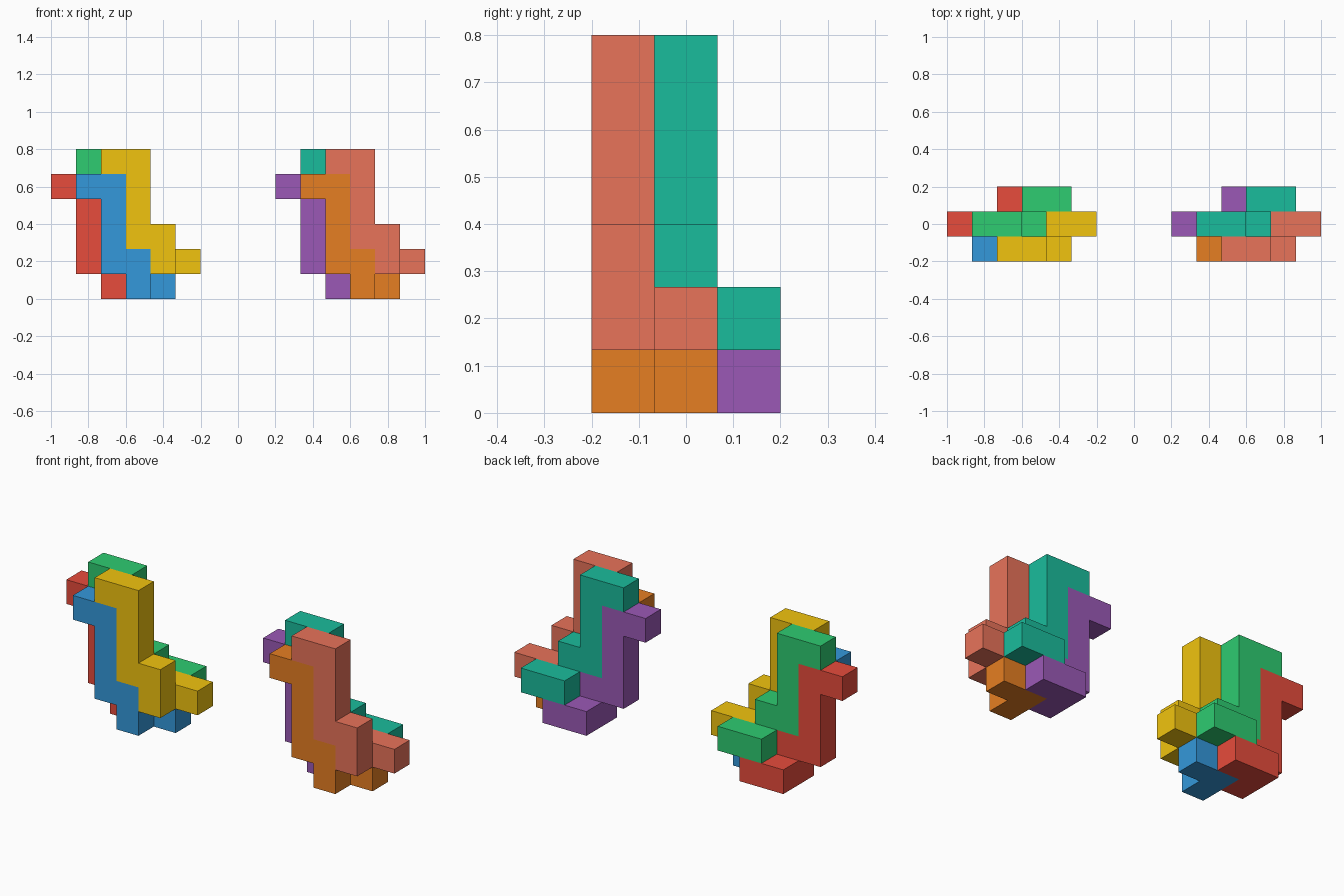
import bpy, bmesh
from mathutils import Vector

if "Cube" in bpy.data.objects:
    bpy.data.objects.remove(bpy.data.objects["Cube"])

U = 2 / 15                       # edge of one cube cell
DIRS = [Vector(d) for d in ((1, 0, 0), (-1, 0, 0), (0, 1, 0),
                            (0, -1, 0), (0, 0, 1), (0, 0, -1))]
# Every piece is the same nine-cell snake
STEPS = ((1, 0, 0), (0, 0, -1), (0, 0, -1), (0, 0, -1),
         (1, 0, 0), (0, 0, -1), (0, 1, 0), (1, 0, 0))


def linear(hex_color):
    rgb = [int(hex_color[i:i + 2], 16) / 255 for i in (0, 2, 4)]
    return [c / 12.92 if c <= 0.04045 else ((c + 0.055) / 1.055) ** 2.4
            for c in rgb] + [1]


def snake_piece(name, start, origin, color):
    cells = [Vector(start)]
    for step in STEPS:
        cells.append(cells[-1] + Vector(step))
    filled = {tuple(c) for c in cells}

    # Outer skin of the joined cells
    bm = bmesh.new()
    for c in cells:
        for d in DIRS:
            if tuple(c + d) in filled:
                continue
            a = Vector((d.y, d.z, d.x))
            b = d.cross(a)
            mid = c + Vector((0.5, 0.5, 0.5)) + d / 2
            corners = [mid + (a * s + b * t) / 2
                       for s, t in ((-1, -1), (1, -1), (1, 1), (-1, 1))]
            bm.faces.new([bm.verts.new(origin + p * U) for p in corners])
    bmesh.ops.remove_doubles(bm, verts=bm.verts, dist=1e-4)
    bmesh.ops.dissolve_limit(bm, angle_limit=0.01, verts=bm.verts, edges=bm.edges)
    bmesh.ops.recalc_face_normals(bm, faces=bm.faces)

    mesh = bpy.data.meshes.new(name)
    bm.to_mesh(mesh)
    bm.free()
    mat = bpy.data.materials.new(name)
    mat.diffuse_color = linear(color)
    mat.use_nodes = True
    mat.node_tree.nodes["Principled BSDF"].inputs["Base Color"].default_value = mat.diffuse_color
    mesh.materials.append(mat)
    bpy.context.collection.objects.link(bpy.data.objects.new(name, mesh))


# Start cells of the four interlocking pieces
STARTS = {"front_upper": (2, 0, 5), "front_lower": (1, 0, 4),
          "back_upper": (1, 1, 5), "back_lower": (0, 1, 4)}
# Two identical stacks in different colours
STACKS = {"left": (-1.0, ("F1C40F", "3498DB", "2ECC71", "E74C3C")),
          "right": (0.2, ("E8735A", "E67E22", "1ABC9C", "9B59B6"))}

for side, (x, colors) in STACKS.items():
    for (part, start), color in zip(STARTS.items(), colors):
        snake_piece(f"{side}_{part}_piece", start, Vector((x, -0.2, 0)), color)
